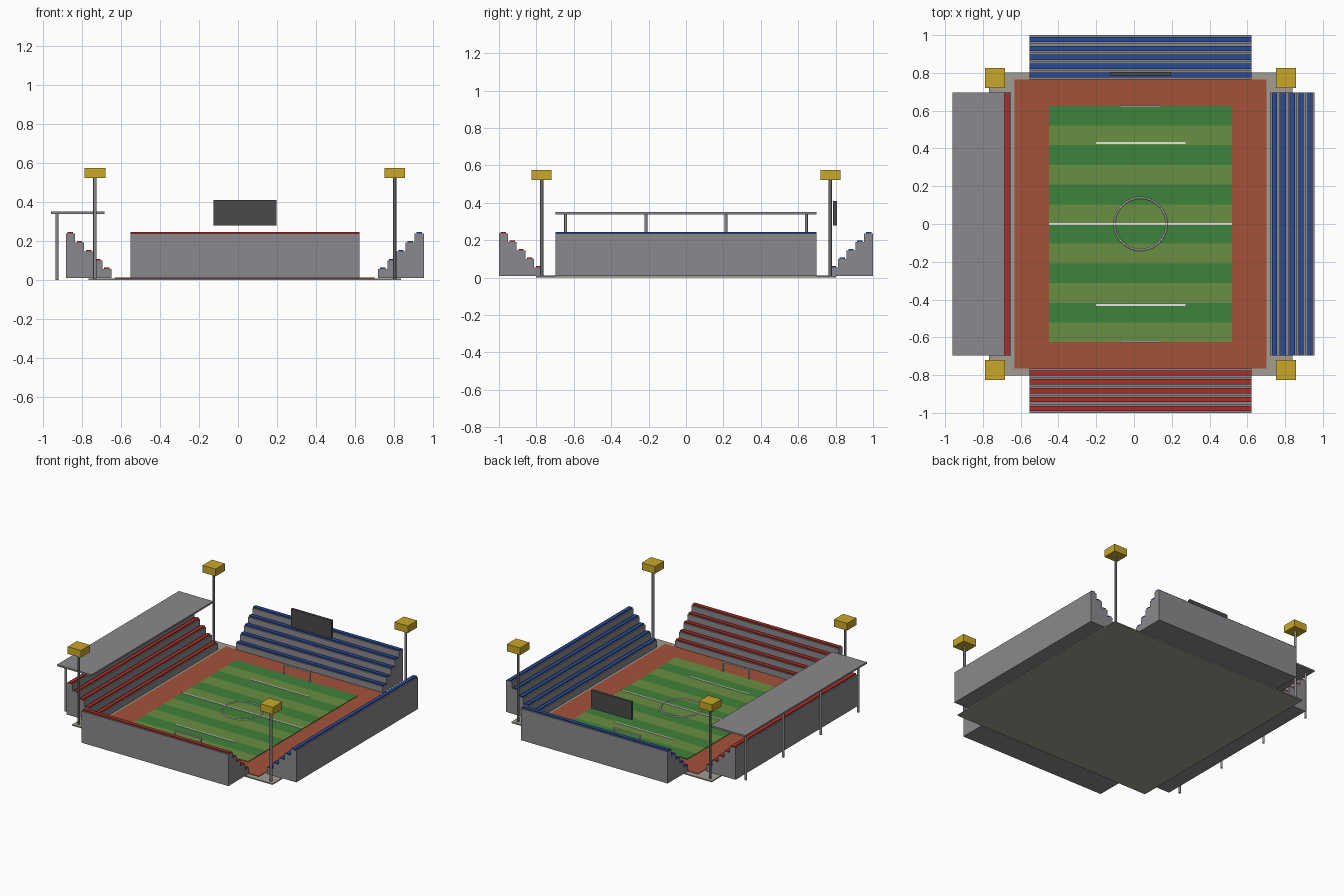
import bpy
import bmesh
import math

if "Cube" in bpy.data.objects:
    bpy.data.objects.remove(bpy.data.objects["Cube"], do_unlink=True)

CX = 0.035  # centre line of the pitch


def material(name, r, g, b):
    lin = [(c / 255 / 12.92) if c < 11 else ((c / 255 + 0.055) / 1.055) ** 2.4 for c in (r, g, b)]
    m = bpy.data.materials.new(name)
    m.use_nodes = True
    m.diffuse_color = (*lin, 1)
    m.node_tree.nodes["Principled BSDF"].inputs["Base Color"].default_value = (*lin, 1)
    return m


concrete = material("pale concrete", 162, 157, 145)
grey = material("stand grey", 138, 138, 142)
red = material("seat red", 170, 46, 40)
blue = material("seat blue", 40, 74, 150)
clay = material("track clay", 163, 82, 58)
dark_green = material("dark grass", 62, 130, 58)
light_green = material("light grass", 106, 142, 65)
gold = material("lamp gold", 202, 168, 42)
charcoal = material("charcoal", 74, 74, 74)
white = material("line white", 232, 232, 232)


def finish(name, bm, *mats):
    bmesh.ops.recalc_face_normals(bm, faces=bm.faces)
    mesh = bpy.data.meshes.new(name)
    bm.to_mesh(mesh)
    bm.free()
    for m in mats:
        mesh.materials.append(m)
    ob = bpy.data.objects.new(name, mesh)
    bpy.context.collection.objects.link(ob)
    return ob


def add_box(bm, x0, x1, y0, y1, z0, z1):
    verts = bmesh.ops.create_cube(bm, size=1)["verts"]
    for v in verts:
        v.co = (x1 if v.co.x > 0 else x0, y1 if v.co.y > 0 else y0, z1 if v.co.z > 0 else z0)
    return verts


def box(name, mat, *bounds):
    bm = bmesh.new()
    add_box(bm, *bounds)
    return finish(name, bm, mat)


def post(name, mat, x, y, z0, z1, radius):
    bpy.ops.mesh.primitive_cylinder_add(vertices=12, radius=radius, depth=z1 - z0,
                                        location=(x, y, (z0 + z1) / 2))
    ob = bpy.context.object
    ob.name = name
    ob.data.materials.append(mat)
    bpy.ops.object.shade_smooth_by_angle()


# Ground slab and running track
box("ground_slab", concrete, CX - 0.803, CX + 0.803, -0.803, 0.803, 0, 0.008)
box("running_track", clay, CX - 0.667, CX + 0.667, -0.765, 0.765, 0.004, 0.012)

# Mown stripes
STRIPES, HALF_W, HALF_L = 12, 0.484, 0.626
stripe = 2 * HALF_L / STRIPES
for i in range(STRIPES):
    y = -HALF_L + i * stripe
    box(f"grass_stripe_{i + 1}", dark_green if i % 2 else light_green,
        CX - HALF_W, CX + HALF_W, y, y + stripe, 0.008, 0.016)

# Pitch markings
box("halfway_line", white, CX - HALF_W, CX + HALF_W, -0.005, 0.005, 0.014, 0.019)
bpy.ops.mesh.primitive_torus_add(major_segments=40, minor_segments=6, major_radius=0.138,
                                 minor_radius=0.005, location=(CX, 0, 0.016))
circle = bpy.context.object
circle.name = "centre_circle"
circle.data.materials.append(white)

# Penalty lines and goals at both ends
for end, s in (("front", -1), ("back", 1)):
    box(f"{end}_penalty_line", white, CX - 0.237, CX + 0.237,
        s * 0.429 - 0.005, s * 0.429 + 0.005, 0.014, 0.019)
    bm = bmesh.new()
    y = s * 0.624
    for side in (-1, 1):
        x = CX + side * 0.105
        add_box(bm, x - 0.004, x + 0.004, y - 0.004, y + 0.004, 0.012, 0.088)
    add_box(bm, CX - 0.109, CX + 0.109, y - 0.004, y + 0.004, 0.08, 0.088)
    finish(f"{end}_goal", bm, white)

# Stepped stands: profile runs outward along +x, then turned into place
ROWS, TREAD, RISE, BASE = 5, 0.047, 0.0457, 0.009


def stand(name, seat_mat, inner, half_length, angle, offset):
    profile = [(inner, BASE)]
    for i in range(ROWS):
        z = BASE + (i + 1) * RISE
        profile += [(inner + i * TREAD, z), (inner + (i + 1) * TREAD, z)]
    profile.append((inner + ROWS * TREAD, BASE))
    bm = bmesh.new()
    face = bm.faces.new([bm.verts.new((x, -half_length, z)) for x, z in profile])
    new = bmesh.ops.extrude_face_region(bm, geom=[face])["geom"]
    bmesh.ops.translate(bm, vec=(0, 2 * half_length, 0),
                        verts=[g for g in new if isinstance(g, bmesh.types.BMVert)])
    seats = bmesh.new()
    for i in range(ROWS):
        mid = inner + (i + 0.5) * TREAD
        z = BASE + (i + 1) * RISE
        add_box(seats, mid - 0.014, mid + 0.014, -half_length, half_length, z - 0.002, z + 0.008)
    for ob in (finish(f"{name}_stand", bm, grey), finish(f"{name}_seats", seats, seat_mat)):
        ob.rotation_euler.z = math.radians(angle)
        ob.location.x = offset


stand("left", blue, 0.685, 0.697, 0, CX)
stand("right", red, 0.685, 0.697, 180, CX)
stand("back", blue, 0.765, 0.588, 90, CX)
stand("front", red, 0.765, 0.588, -90, CX)

# Canopy over the right stand
box("canopy_roof", grey, -0.962, -0.686, -0.697, 0.697, 0.338, 0.35)
for i in range(4):
    post(f"canopy_post_{i + 1}", grey, -0.93, -0.643 + i * 0.4287, 0, 0.34, 0.008)

# Scoreboard above the back stand
box("scoreboard", charcoal, CX - 0.162, CX + 0.162, 0.787, 0.806, 0.28, 0.41)

# Corner floodlights
for sx, side in ((-1, "right"), (1, "left")):
    for sy, end in ((-1, "front"), (1, "back")):
        x, y = CX + sx * 0.77, sy * 0.772
        post(f"{end}_{side}_light_pole", grey, x, y, 0.005, 0.53, 0.009)
        box(f"{end}_{side}_lamp_head", gold, x - 0.053, x + 0.053, y - 0.053, y + 0.053, 0.523, 0.575)
